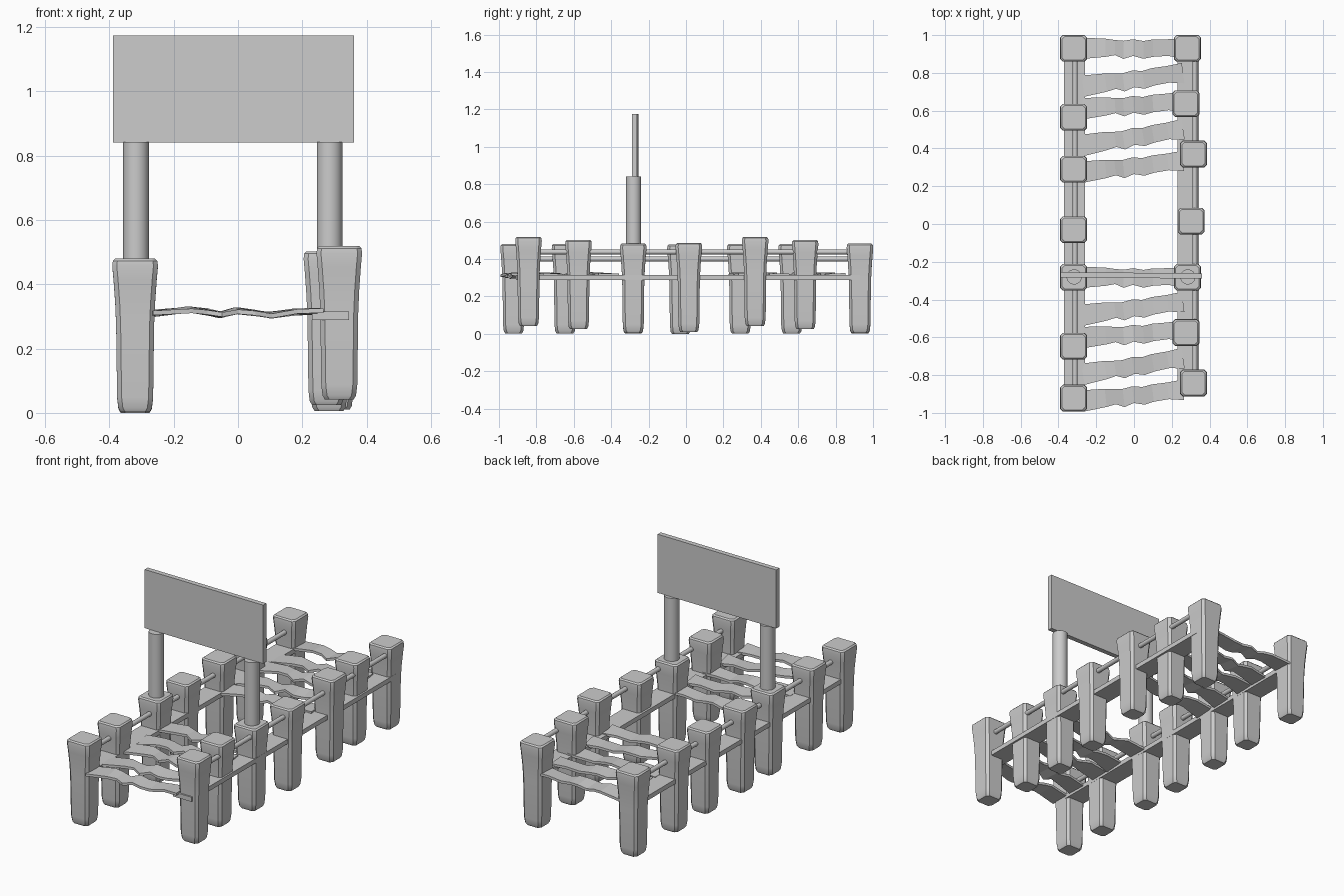
import bpy, bmesh, math, random
from mathutils import Matrix, Vector

random.seed(4)
cube = bpy.data.objects.get("Cube")
if cube:
    bpy.data.objects.remove(cube, do_unlink=True)

grey = bpy.data.materials.new("plain_grey")
grey.use_nodes = True
GREY = (0.6, 0.6, 0.6, 1)
grey.diffuse_color = GREY
grey.node_tree.nodes["Principled BSDF"].inputs["Base Color"].default_value = GREY


def finish(name, bm, smooth=True):
    bmesh.ops.recalc_face_normals(bm, faces=bm.faces)
    mesh = bpy.data.meshes.new(name)
    bm.to_mesh(mesh)
    bm.free()
    mesh.materials.append(grey)
    obj = bpy.data.objects.new(name, mesh)
    bpy.context.collection.objects.link(obj)
    if smooth:
        bpy.ops.object.select_all(action='DESELECT')
        obj.select_set(True)
        bpy.context.view_layer.objects.active = obj
        bpy.ops.object.shade_smooth_by_angle(angle=math.radians(35))
    return obj


def box(name, centre, size, turn=0):
    bm = bmesh.new()
    place = Matrix.Translation(centre) @ Matrix.Rotation(turn, 4, 'Z')
    bmesh.ops.create_cube(bm, size=1, matrix=place @ Matrix.Diagonal((*size, 1)))
    return finish(name, bm, False)


def rod(name, start, end, radius, sides):
    bm = bmesh.new()
    a, b = Vector(start), Vector(end)
    turn = (b - a).to_track_quat('Z', 'Y').to_matrix().to_4x4()
    bmesh.ops.create_cone(bm, cap_ends=True, segments=sides, radius1=radius,
                          radius2=radius, depth=(b - a).length,
                          matrix=Matrix.Translation((a + b) / 2) @ turn)
    return finish(name, bm)


# Flared square post with chamfered corners: (height, half width)
PROFILE = [(0, 0.045), (0.012, 0.052), (0.045, 0.056), (0.27, 0.059),
           (0.34, 0.062), (0.41, 0.067), (0.455, 0.071), (0.470, 0.069), (0.477, 0.062)]


def post(name, x, y, base):
    bm = bmesh.new()
    rings = []
    for z, h in PROFILE:
        c = h - 0.014
        corners = [(h, -c), (h, c), (c, h), (-c, h), (-h, c), (-h, -c), (-c, -h), (c, -h)]
        rings.append([bm.verts.new((x + u, y + v, base + z)) for u, v in corners])
    for low, high in zip(rings, rings[1:]):
        for i in range(8):
            j = (i + 1) % 8
            bm.faces.new((low[i], low[j], high[j], high[i]))
    bm.faces.new(rings[0])
    bm.faces.new(rings[-1])
    finish(name, bm)


# Warped slat: (x, y wobble, z, half width)
WAVE = [(-0.27, 0, 0.309, 0.056), (-0.15, 0.003, 0.321, 0.048), (-0.10, 0.004, 0.315, 0.040),
        (-0.055, -0.008, 0.305, 0.048), (-0.005, 0.004, 0.318, 0.044),
        (0.05, -0.008, 0.311, 0.047), (0.10, 0.001, 0.304, 0.046),
        (0.18, 0.004, 0.314, 0.044), (0.26, 0, 0.316, 0.054)]


def slat(name, y, slope):
    bm = bmesh.new()
    rings = []
    for x, dy, z, h in WAVE:
        lift = random.uniform(-0.004, 0.004)
        ring = []
        for side, up in ((-1, -1), (1, -1), (1, 1), (-1, 1)):
            wide = side * h
            ring.append(bm.verts.new((x - wide * slope, y + x * slope + dy + wide,
                                      z + lift * side + up * 0.007)))
        rings.append(ring)
    for a, b in zip(rings, rings[1:]):
        for i in range(4):
            j = (i + 1) % 4
            bm.faces.new((a[i], a[j], b[j], b[i]))
    bm.faces.new(rings[0])
    bm.faces.new(rings[-1])
    finish(name, bm, False)


# Two matching deck sections
for section, shift in (("back", 0), ("front", -1.212)):
    for i, y in enumerate((0.93, 0.565, 0.29)):
        post(f"{section}_right_post_{i}", -0.32, y + shift, 0.003)
    for i, (x, y, base) in enumerate(((0.283, 0.93, 0.006), (0.275, 0.637, 0.025),
                                      (0.315, 0.37, 0.042))):
        post(f"{section}_left_post_{i}", x, y + shift, base)
    for i, (y, slope) in enumerate(((0.93, 0), (0.765, 0.13), (0.63, 0.07),
                                    (0.46, 0.16), (0.305, 0.11))):
        slat(f"{section}_slat_{i}", y + shift, slope)

# Middle posts in the gap
post("middle_right_post", -0.32, -0.03, 0)
post("middle_left_post", 0.302, 0.015, 0.01)

# Side boards and hand rails
box("right_side_board", (-0.315, 0.01, 0.302), (0.11, 1.84, 0.026))
box("left_side_board", (0.287, 0.01, 0.302), (0.115, 1.84, 0.026))
rod("right_rail", (-0.312, -0.92, 0.40), (-0.312, 0.93, 0.40), 0.013, 16)
rod("left_rail", (0.322, -0.84, 0.438), (0.322, 0.93, 0.438), 0.013, 16)

# Sign on two round poles
for name, x in (("right", -0.317), ("left", 0.285)):
    rod(f"{name}_sign_pole", (x, -0.28, 0.4), (x, -0.28, 0.842), 0.04, 32)
box("sign_board", (-0.014, -0.272, 1.008), (0.75, 0.028, 0.333), -0.008)
